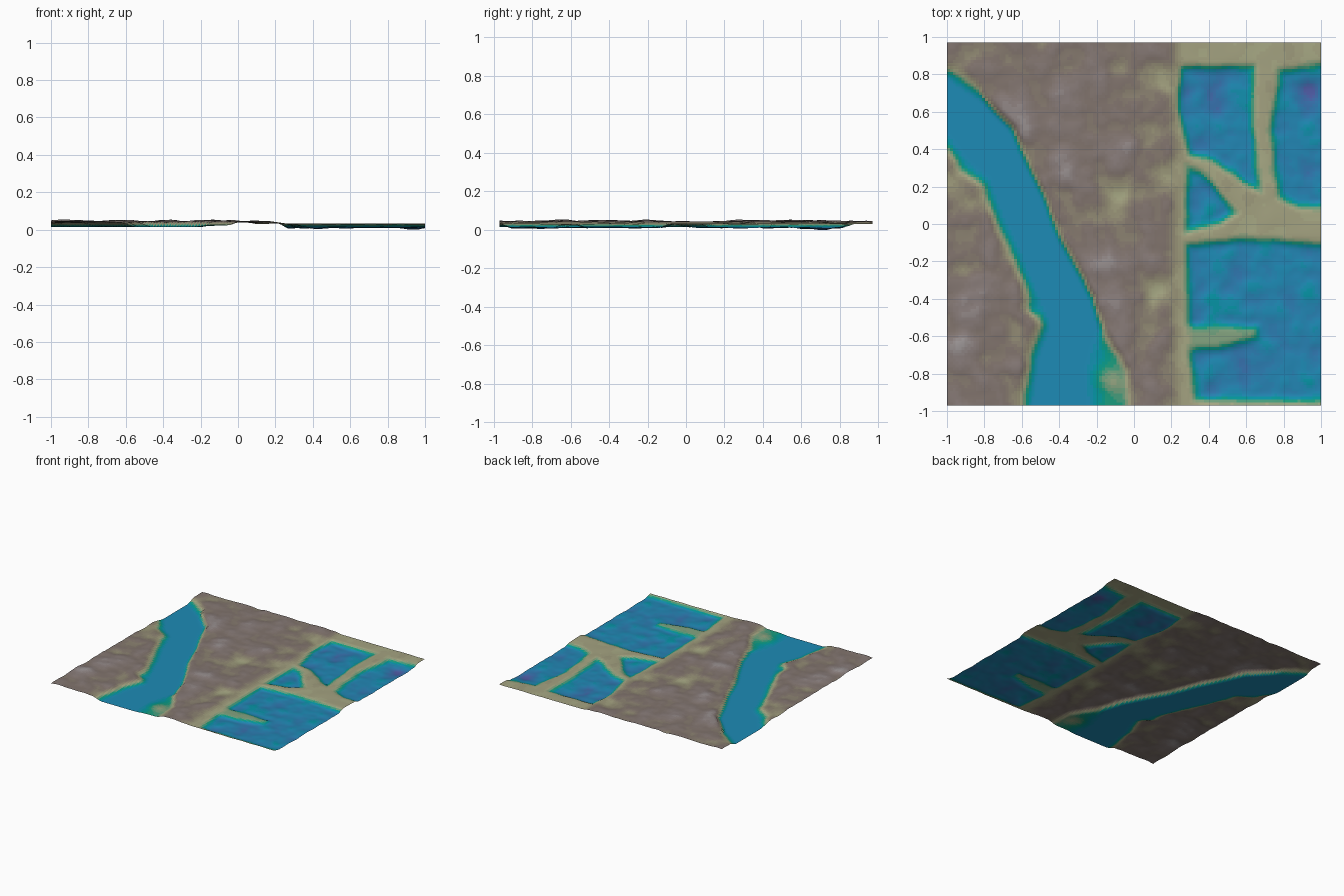
import bpy, bmesh, math
from mathutils import Vector, noise

if "Cube" in bpy.data.objects:
    bpy.data.objects.remove(bpy.data.objects["Cube"])

NX, NY, HALF_Y = 128, 124, 0.97


def smooth(a, b, v):
    t = min(1, max(0, (v - a) / (b - a)))
    return t * t * (3 - 2 * t)


def signed_distance(poly, x, y):
    """Positive inside the outline, negative outside."""
    best, inside = 1e9, False
    for (ax, ay), (bx, by) in zip(poly, poly[1:] + poly[:1]):
        dx, dy = bx - ax, by - ay
        t = min(1, max(0, ((x - ax) * dx + (y - ay) * dy) / (dx * dx + dy * dy)))
        best = min(best, math.hypot(x - ax - t * dx, y - ay - t * dy))
        if (ay > y) != (by > y) and x < ax + (y - ay) * dx / dy:
            inside = not inside
    return best if inside else -best


def bump(x, y, cx, cy, r):
    return math.exp(-((x - cx) ** 2 + (y - cy) ** 2) / (r * r))


def rough(x, y, s, seed):
    return noise.noise(Vector((x * s, y * s, seed)))


# Outlines: river, flood plain and low fields
east_bank = [(-1.1, .80), (-1, .78), (-.8, .64), (-.66, .5), (-.6, .35), (-.5, .16), (-.42, -.06),
             (-.32, -.24), (-.235, -.4), (-.19, -.57), (-.24, -.68), (-.26, -.78), (-.25, -1.1)]
west_bank = [(-1.1, .56), (-1, .48), (-.88, .32), (-.77, .24), (-.69, .02), (-.61, -.14),
             (-.56, -.27), (-.475, -.46), (-.45, -.54), (-.51, -.72), (-.53, -.86), (-.56, -1.1)]
river = east_bank + west_bank[::-1]
flood_plain = [(-.2, -.54), (-.13, -.64), (-.05, -.78), (-.02, -1.1), (-.3, -1.1), (-.26, -.7)]
fields = [
    [(.24, .85), (.65, .85), (.64, .55), (.69, .16), (.62, .19), (.42, .33), (.29, .36), (.22, .62)],
    [(.77, .83), (1.1, .88), (1.1, .09), (.88, .08), (.76, .14), (.72, .5)],
    [(.27, .33), (.36, .29), (.56, .06), (.47, 0), (.27, -.05)],
    [(.27, -.1), (.6, -.07), (1.1, -.1), (1.1, -.96), (.31, -.95), (.28, -.5)],
]
spur = [(.2, -.54), (.66, -.55), (.66, -.61), (.45, -.67), (.2, -.67)]
peaks = [(-.6, .57), (-.36, .3), (-.4, .66), (-.15, -.2), (-.93, -.68), (-.85, -.4), (-.05, .4), (-.1, -.45)]
hollows = [(.12, .3), (-.1, .12), (.12, -.35), (-.78, .17), (.15, .75), (-.95, .28)]


def height(x, y):
    # Dry upland, dropping to the dyke level in the east and along the north edge
    z = .0425 + .008 * rough(x, y, 7, 3) + .004 * rough(x, y, 15, 8)
    z += .008 * sum(bump(x, y, cx, cy, .1) for cx, cy in peaks)
    z -= .007 * sum(bump(x, y, cx, cy, .12) for cx, cy in hollows)
    dyke = .032 + .003 * rough(x, y, 9, 5)
    z += (dyke - z) * smooth(.16, .27, x)
    # Low fields between the dykes
    low = .0125 + .007 * rough(x, y, 8, 12) + .004 * rough(x, y, 16, 2)
    low -= .006 * bump(x, y, .42, .68, .1) + .004 * bump(x, y, .68, -.75, .1)
    low -= .012 * bump(x, y, .94, .72, .06)
    t = max(smooth(-.02, .05, signed_distance(f, x, y)) for f in fields)
    t *= 1 - .75 * smooth(-.03, .03, signed_distance(spur, x, y))
    z += (low - z) * t
    # Flood plain and small pond beside the river
    plain = .021 + .008 * bump(x, y, -.11, -.84, .07) + .004 * rough(x, y, 9, 20)
    z += (plain - z) * smooth(-.05, .03, signed_distance(flood_plain, x, y))
    z -= .022 * bump(x, y, -.53, -.45, .055)
    # River bed with a gentle west bank and a steep east bank
    d = signed_distance(river, x, y)
    line = (x + .47) * .9 + (y + .03) * .42
    reach = .045 if line > 0 else .1
    z += (.0145 - z) * smooth(-reach, .004, d)
    return max(z, 0)


# Colour bands by height
stops = [(0, (85, 90, 165)), (.007, (52, 118, 175)), (.0145, (34, 139, 181)), (.0185, (8, 150, 160)),
         (.022, (20, 155, 125)), (.026, (115, 160, 125)), (.031, (168, 168, 132)), (.036, (150, 145, 118)),
         (.042, (128, 115, 108)), (.049, (138, 126, 124)), (.058, (172, 170, 172))]


def ramp(z):
    for (a, ca), (b, cb) in zip(stops, stops[1:]):
        if z <= b:
            t = (z - a) / (b - a)
            return [((p + (q - p) * t) / 255) ** 2.2 for p, q in zip(ca, cb)] + [1]
    return [(c / 255) ** 2.2 for c in stops[-1][1]] + [1]


BANDS, TOP = 36, .060
mesh = bpy.data.meshes.new("terrain")
terrain = bpy.data.objects.new("terrain", mesh)
bpy.context.collection.objects.link(terrain)
for i in range(BANDS):
    mat = bpy.data.materials.new(f"height_band_{i}")
    mat.diffuse_color = ramp((i + .5) * TOP / BANDS)
    mat.use_nodes = True
    mat.node_tree.nodes["Principled BSDF"].inputs["Base Color"].default_value = mat.diffuse_color
    mesh.materials.append(mat)

# Terrain sheet
bm = bmesh.new()
bmesh.ops.create_grid(bm, x_segments=NX, y_segments=NY, size=1)
for v in bm.verts:
    v.co.y *= HALF_Y
    v.co.z = height(v.co.x, v.co.y)
lowest = min(v.co.z for v in bm.verts)
for f in bm.faces:
    z = sum(v.co.z for v in f.verts) / len(f.verts)
    f.material_index = min(BANDS - 1, int(z / TOP * BANDS))
    f.smooth = True
for v in bm.verts:
    v.co.z -= lowest
bm.to_mesh(mesh)
bm.free()
